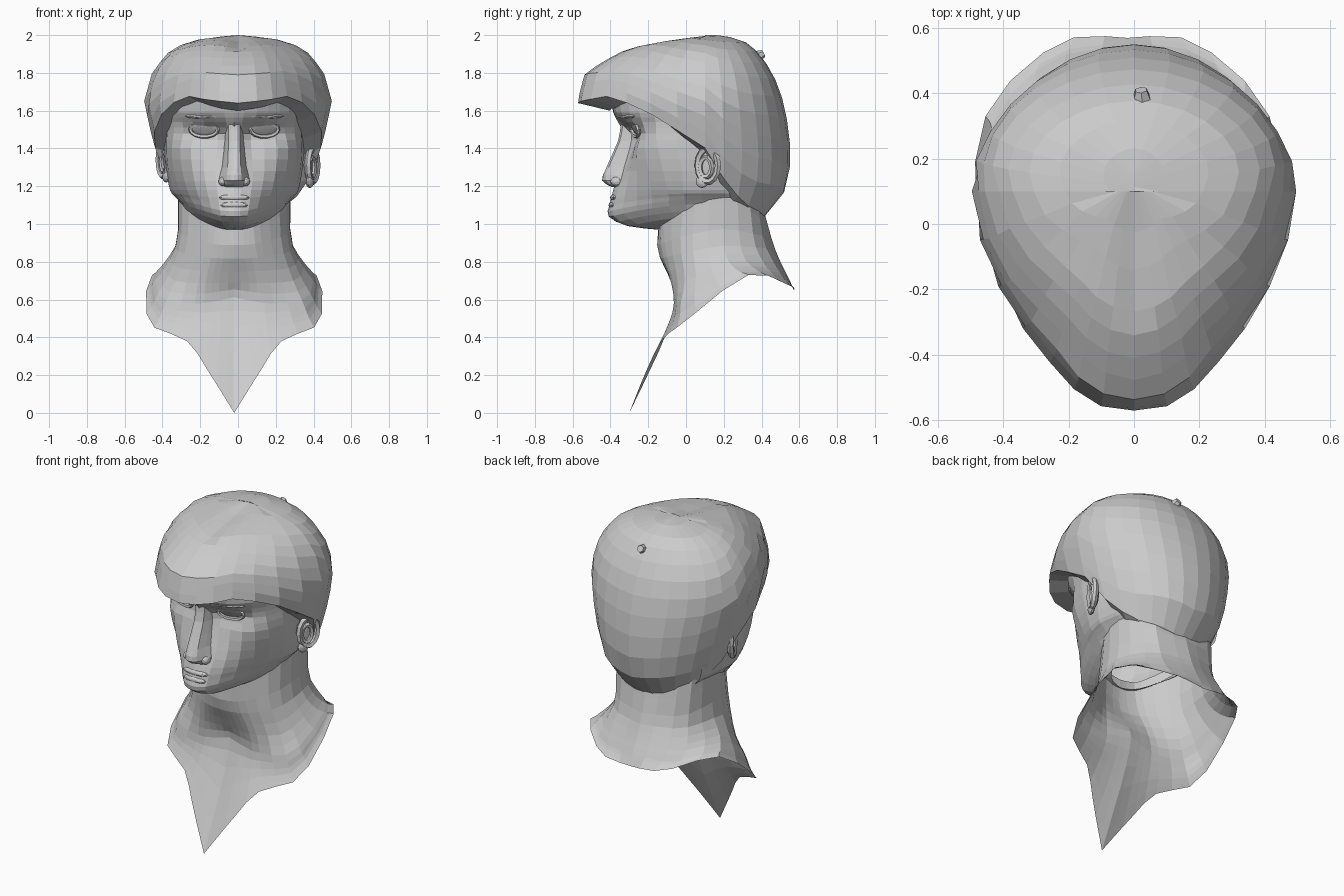
import bpy, math
from mathutils import Vector, Matrix

start_cube = bpy.data.objects.get("Cube")
if start_cube:
    bpy.data.objects.remove(start_cube, do_unlink=True)

CLAY = (0.6, 0.6, 0.6, 1.0)
clay = bpy.data.materials.new("clay grey")
clay.use_nodes = True
clay.diffuse_color = CLAY
shader = clay.node_tree.nodes["Principled BSDF"]
shader.inputs["Base Color"].default_value = CLAY
shader.inputs["Roughness"].default_value = 0.8

# The face and neck sit slightly to the right of the hair
FACE_X = -0.02


def make_object(name, verts, faces):
    mesh = bpy.data.meshes.new(name)
    mesh.from_pydata([tuple(v) for v in verts], [], faces)
    mesh.materials.append(clay)
    obj = bpy.data.objects.new(name, mesh)
    bpy.context.collection.objects.link(obj)
    return obj


def resample(points, count):
    """Evenly spaced points on a smooth curve through the given points."""
    points = [Vector(p) for p in points]
    last = len(points) - 1
    result = []
    for i in range(count + 1):
        t = i * last / count
        k = min(int(t), last - 1)
        f = t - k
        a, b, c, d = (points[max(0, min(last, k + j))] for j in (-1, 0, 1, 2))
        tangent_b, tangent_c = (c - a) / 2, (d - b) / 2
        h = f * f * (3 - 2 * f)
        result.append(b.lerp(c, h) + tangent_b * f * (1 - f) ** 2 - tangent_c * f * f * (1 - f))
    return result


def grid_faces(rows, columns, closed=False):
    faces = []
    for r in range(rows - 1):
        for c in range(columns if closed else columns - 1):
            n = (c + 1) % columns
            faces.append((r * columns + c, r * columns + n,
                          (r + 1) * columns + n, (r + 1) * columns + c))
    return faces


def loft_half(name, rows, across, down):
    """Skin the left half of a shape from rows of points, then mirror it."""
    wide = [resample(row, across) for row in rows]
    columns = [resample(column, down) for column in zip(*wide)]
    verts = [columns[c][r] for r in range(down + 1) for c in range(across + 1)]
    obj = make_object(name, verts, grid_faces(down + 1, across + 1))
    obj.location.x = FACE_X
    obj.modifiers.new("both sides", "MIRROR").use_clip = True


def table_value(table, key):
    """Linear lookup in rows whose first item is the key."""
    for low, high in zip(table, table[1:]):
        if key <= high[0]:
            f = max(0, (key - low[0]) / (high[0] - low[0]))
            return [a + (b - a) * f for a, b in zip(low[1:], high[1:])]
    return table[-1][1:]


# Hair cap: height -> front reach, back reach, half width
CENTRE_Y = 0.1
HAIR = [(1.0, .38, .28, .25), (1.1, .44, .375, .32), (1.2, .5, .44, .375), (1.35, .55, .455, .425),
        (1.5, .62, .445, .465), (1.65, .675, .415, .497), (1.8, .635, .36, .455),
        (1.9, .47, .29, .38), (1.95, .35, .24, .3), (1.985, .13, .17, .18), (2.0, -.06, .06, 0)]
# Hairline: degrees from the front -> height
HAIRLINE = [(0, 1.64), (25, 1.66), (42, 1.68), (60, 1.61), (80, 1.47), (92, 1.39),
            (102, 1.25), (112, 1.16), (130, 1.09), (180, 1.03)]
COLUMNS, ROWS = 28, 11


def hair_point(angle, z, scale=1.0):
    front, back, half = table_value(HAIR, z)
    ahead = math.cos(angle) > 0
    # the front narrows more than an ellipse would
    pinch = 0.1 * math.sin(2 * angle) ** 2 if ahead else 0
    side = math.sin(angle)
    return Vector((half * scale * (side - math.copysign(pinch, side)),
                   CENTRE_Y - (front if ahead else back) * scale * math.cos(angle), z))


verts = []
for row in range(-1, ROWS + 1):
    for column in range(COLUMNS):
        angle = math.tau * column / COLUMNS
        degrees = math.degrees(min(angle, math.tau - angle))
        edge = table_value(HAIRLINE, degrees)[0]
        if row < 0:
            point = hair_point(angle, edge, 0.75) - Vector((0, 0, 0.04))
        else:
            climb = math.sin(math.pi / 2 * row / ROWS)
            point = hair_point(angle, edge + (2.0 - edge) * climb)
            # shallow parting forward of the crown
            if point.y < CENTRE_Y and point.z > 1.93:
                point.z -= 0.02 * math.exp(-(point.x / 0.05) ** 2)
        verts.append(point)
make_object("hair_cap", verts, grid_faces(ROWS + 2, COLUMNS, True))

# Small tuft at the crown
bpy.ops.mesh.primitive_cone_add(vertices=6, radius1=0.045, radius2=0.02, depth=0.08,
                                location=(0.025, 0.375, 1.885), rotation=(-1.1, 0, 0.1))
tuft = bpy.context.object
tuft.name = "crown_tuft"
tuft.data.materials.append(clay)

# Face: height, then (x, y) from the middle line to the side
FACE = [(1.68, (0, -.4), (.12, -.39), (.24, -.3), (.33, -.16), (.37, .08)),
        (1.59, (0, -.385), (.12, -.37), (.24, -.3), (.33, -.17), (.37, .08)),
        (1.54, (0, -.36), (.1, -.33), (.22, -.28), (.32, -.16), (.37, .08)),
        (1.48, (0, -.33), (.09, -.26), (.21, -.24), (.32, -.16), (.37, .08)),
        (1.4, (0, -.33), (.09, -.28), (.23, -.26), (.33, -.15), (.37, .08)),
        (1.28, (0, -.36), (.1, -.32), (.22, -.26), (.32, -.12), (.36, .09)),
        (1.18, (0, -.385), (.09, -.36), (.2, -.26), (.29, -.1), (.34, .08)),
        (1.1, (0, -.405), (.08, -.38), (.18, -.26), (.27, -.09), (.32, .08)),
        (1.04, (0, -.41), (.07, -.385), (.16, -.26), (.24, -.09), (.28, .09)),
        (0.99, (0, -.31), (.06, -.29), (.13, -.2), (.2, -.05), (.25, .1)),
        (0.97, (0, -.14), (.04, -.13), (.1, -.1), (.16, 0), (.2, .12))]
face_rows = []
for z, *outline in FACE:
    jaw_lift = 0.3 if z < 1.07 else 0.2 if z < 1.15 else 0
    outline.append((outline[-1][0] - 0.04, 0.32))
    face_rows.append([(x, y, z + jaw_lift * max(0, x - 0.06)) for x, y in outline])
loft_half("face", face_rows, 10, 20)

# Nose: height, then (x, y) of ridge, ridge edge and base
NOSE = [(1.53, (0, -.345), (.03, -.335), (.05, -.27)),
        (1.44, (0, -.36), (.03, -.35), (.055, -.27)),
        (1.3, (0, -.42), (.035, -.41), (.07, -.31)),
        (1.23, (0, -.445), (.04, -.425), (.085, -.34)),
        (1.195, (0, -.39), (.04, -.375), (.07, -.33))]
loft_half("nose", [[(x, y, z) for x, y in row] for z, *row in NOSE], 4, 8)

# Neck flaring into an open collar with a pointed front
NECK = [[(0, -.14, 1.02), (.06, -.14, 1.03), (.13, -.12, 1.05), (.26, .02, 1.14),
         (.3, .2, 1.24), (.23, .36, 1.13), (0, .41, 1.08)],
        [(0, -.15, .86), (.07, -.14, .86), (.15, -.11, .87), (.27, 0, .9),
         (.3, .2, .93), (.22, .39, .91), (0, .46, .9)],
        [(0, -.08, .7), (.1, -.08, .7), (.19, -.07, .7), (.33, .02, .72),
         (.36, .22, .81), (.24, .44, .8), (0, .5, .8)],
        [(0, -.05, .6), (.1, -.06, .58), (.21, -.06, .57), (.39, 0, .6),
         (.41, .28, .75), (.24, .48, .74), (0, .53, .74)],
        [(0, -.12, .38), (.1, -.11, .43), (.23, -.085, .47), (.42, 0, .53),
         (.42, .31, .74), (.23, .51, .7), (0, .55, .7)],
        [(0, -.3, 0), (.125, -.22, .2), (.25, -.13, .38), (.45, -.01, .48),
         (.435, .33, .73), (.21, .555, .67), (0, .57, .65)]]
loft_half("neck_and_collar", NECK, 15, 12)


def ring(name, place, radius, thickness, segments=14, sides=5):
    """A flattened ring, lying in its own XY plane before being placed."""
    points = []
    for s in range(sides):
        b = math.tau * s / sides
        for i in range(segments):
            a = math.tau * i / segments
            points.append(place @ Vector(((radius[0] + thickness * math.cos(b)) * math.cos(a),
                                          (radius[1] + thickness * math.cos(b)) * math.sin(a),
                                          thickness * math.sin(b))))
    faces = grid_faces(sides, segments, True)
    top = (sides - 1) * segments
    faces += [(top + i, top + (i + 1) % segments, (i + 1) % segments, i) for i in range(segments)]
    return make_object(name, points, faces)


def ball(name, place, scale):
    bpy.ops.mesh.primitive_uv_sphere_add(segments=12, ring_count=7, radius=1)
    obj = bpy.context.object
    obj.name = name
    obj.matrix_world = place @ Matrix.Diagonal((*scale, 1))
    obj.data.materials.append(clay)
    return obj


def placed(location, turn=0.0, tilt=0.0):
    """Stand a flat shape up facing the front, then tilt it down and turn it."""
    return (Matrix.Translation(location) @ Matrix.Rotation(turn, 4, "Z")
            @ Matrix.Rotation(math.pi / 2 + tilt, 4, "X"))


for side, label in ((1, "left"), (-1, "right")):
    # Eye: lid ring around a recessed eye tipped downward, and a brow roll
    eye_x = FACE_X + side * 0.16
    ring(label + "_eyelids", placed((eye_x, -.27, 1.5), side * .25, .2), (.075, .038), .011)
    ball(label + "_eye", placed((eye_x, -.265, 1.5), side * .25, .6), (.07, .046, .006))
    ball(label + "_brow", placed((eye_x, -.315, 1.57), side * .4), (.11, .014, .025))
    # Ear: rim, inner fold, bowl and lobe; the right ear sits higher
    lean = side * 1.15
    ear_z = 1.31 if side > 0 else 1.34
    ring(label + "_ear_rim", placed((side * .395, .115, ear_z), lean), (.06, .088), .017)
    ring(label + "_ear_fold", placed((side * .39, .105, ear_z - .01), lean), (.034, .052), .014, 10)
    ball(label + "_ear_bowl", placed((side * .375, .115, ear_z), lean), (.06, .085, .015))
    ball(label + "_earlobe", placed((side * .38, .085, ear_z - .085), lean), (.035, .035, .018))
    # Nostril wing
    ball(label + "_nostril_wing", placed((FACE_X + side * .06, -.365, 1.225)), (.024, .026, .035))

# Lips
ball("upper_lip", placed((FACE_X, -.378, 1.14)), (.085, .018, .024))
ball("lower_lip", placed((FACE_X, -.386, 1.1)), (.075, .02, .024))
